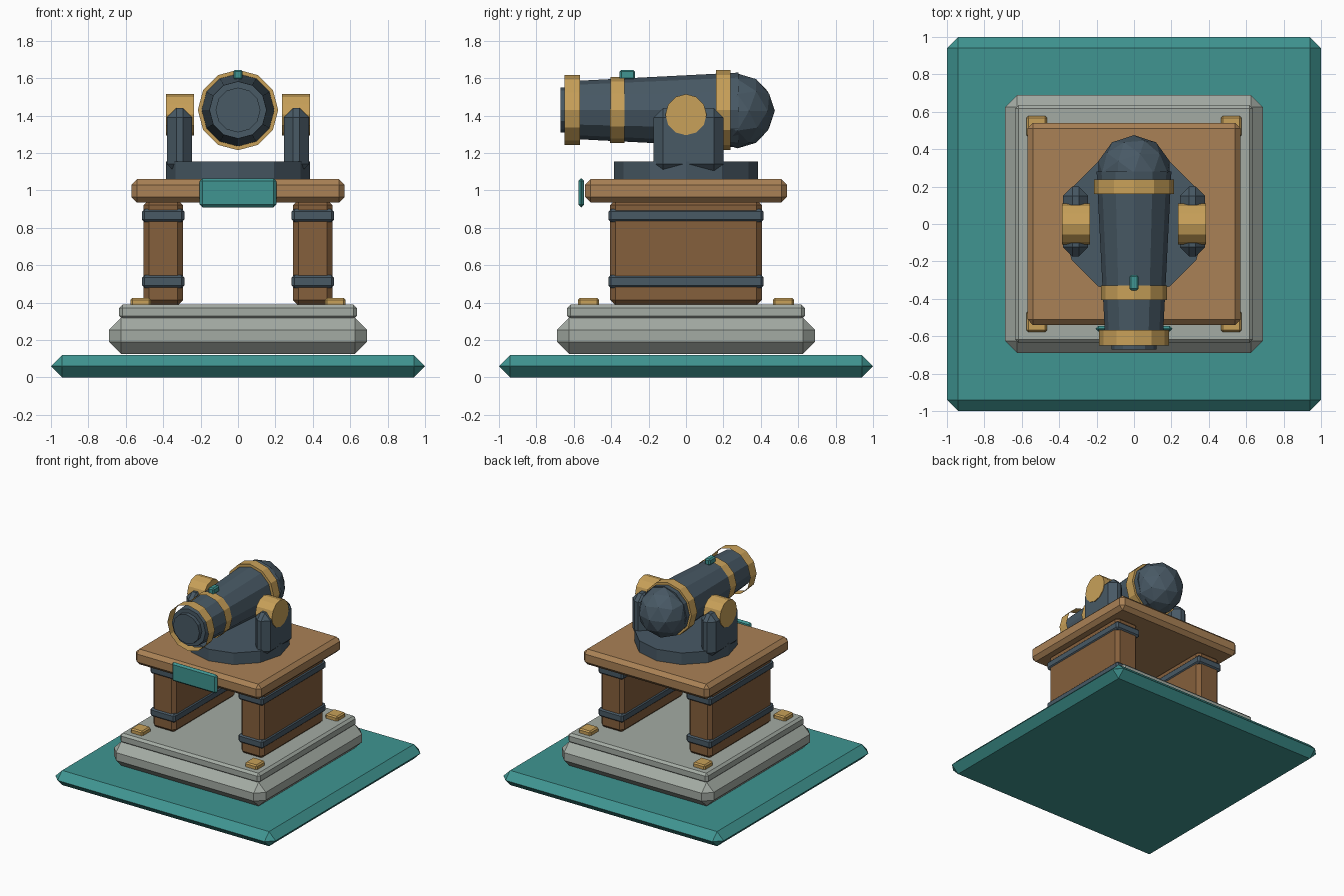
import bpy, bmesh, math
from mathutils import Matrix, Vector

if "Cube" in bpy.data.objects:
    bpy.data.objects.remove(bpy.data.objects["Cube"])


def material(name, color):
    m = bpy.data.materials.new(name)
    m.diffuse_color = (*color, 1)
    m.use_nodes = True
    m.node_tree.nodes["Principled BSDF"].inputs["Base Color"].default_value = m.diffuse_color
    return m


TEAL = material("teal", (0.05, 0.30, 0.285))
STONE = material("stone grey", (0.37, 0.41, 0.37))
WOOD = material("light wood", (0.40, 0.22, 0.092))
DARK_WOOD = material("dark wood", (0.235, 0.115, 0.045))
IRON = material("dark iron", (0.065, 0.10, 0.13))
BRASS = material("brass", (0.58, 0.355, 0.10))
AXIS_Z = 1.43  # height of the barrel axis


def finish(name, bm, mat):
    bmesh.ops.recalc_face_normals(bm, faces=bm.faces)
    me = bpy.data.meshes.new(name)
    bm.to_mesh(me)
    bm.free()
    me.materials.append(mat)
    ob = bpy.data.objects.new(name, me)
    bpy.context.collection.objects.link(ob)
    return ob


def box(name, x, y, z, bevel, mat):
    """Chamfered box from (min, max) pairs."""
    bm = bmesh.new()
    bmesh.ops.create_cube(bm, size=1)
    for v in bm.verts:
        v.co = Vector([(a + b) / 2 + c * (b - a) for (a, b), c in zip((x, y, z), v.co)])
    bmesh.ops.bevel(bm, geom=bm.edges[:], offset=bevel, segments=1,
                    affect='EDGES', clamp_overlap=True)
    return finish(name, bm, mat)


def drum(name, centre, length, r1, r2, axis, mat, caps=True):
    """Twelve-sided cylinder or cone along an axis."""
    bm = bmesh.new()
    turn = {'X': Matrix.Rotation(math.pi / 2, 4, 'Y'),
            'Y': Matrix.Rotation(math.pi / 2, 4, 'X'),
            'Z': Matrix.Identity(4)}[axis]
    bmesh.ops.create_cone(bm, cap_ends=caps, segments=12, radius1=r1, radius2=r2,
                          depth=length, matrix=Matrix.Translation(centre) @ turn)
    return finish(name, bm, mat)


def barrel_part(name, y0, y1, r_front, r_back, mat, caps=True):
    return drum(name, (0, (y0 + y1) / 2, AXIS_Z), y1 - y0, r_back, r_front, 'Y', mat, caps)


def span(side, a, b):
    return tuple(sorted((side * a, side * b)))


# Ground slab and stepped stone base
box("ground_slab", (-1, 1), (-1, 1), (0, 0.12), 0.0595, TEAL)
box("stone_base", (-0.69, 0.69), (-0.69, 0.69), (0.125, 0.32), 0.065, STONE)
box("stone_step", (-0.635, 0.635), (-0.635, 0.635), (0.31, 0.39), 0.018, STONE)

# Table top and front plate
box("table_top", (-0.57, 0.57), (-0.54, 0.54), (0.935, 1.06), 0.03, WOOD)
box("front_plate", (-0.205, 0.205), (-0.575, -0.545), (0.91, 1.065), 0.0145, TEAL)

# Turntable
drum("turntable", (0, 0, 1.105), 0.10, 0.385, 0.385, 'Z', IRON)

# Mirrored supports
for side, label in ((-1, "left"), (1, "right")):
    box(label + "_leg", span(side, 0.295, 0.505), (-0.405, 0.405), (0.385, 0.95), 0.028, DARK_WOOD)
    for z, level in ((0.478, "lower"), (0.83, "upper")):
        box(f"{label}_{level}_leg_band", span(side, 0.287, 0.513), (-0.415, 0.415),
            (z, z + 0.07), 0.014, IRON)
    for end, where in ((-1, "front"), (1, "back")):
        box(f"{label}_{where}_corner_pad", span(side, 0.465, 0.575), span(end, 0.465, 0.578),
            (0.38, 0.425), 0.01, BRASS)
    box(label + "_cheek", span(side, 0.245, 0.38), (-0.173, 0.2), (1.09, 1.44), 0.05, IRON)
    drum(label + "_trunnion", (side * 0.31, 0, 1.405), 0.15, 0.11, 0.11, 'X', BRASS)

# Barrel with muzzle and faceted breech
barrel_part("barrel", -0.64, 0.28, 0.153, 0.2, IRON)
barrel_part("muzzle", -0.672, -0.60, 0.12, 0.12, IRON)
bm = bmesh.new()
bmesh.ops.create_icosphere(bm, subdivisions=2, radius=0.2,
                           matrix=Matrix.Translation((0, 0.275, AXIS_Z - 0.005)))
finish("breech", bm, IRON)

# Barrel bands
barrel_part("muzzle_band", -0.65, -0.568, 0.187, 0.187, BRASS, caps=False)
barrel_part("middle_band", -0.405, -0.328, 0.176, 0.176, BRASS, caps=False)
barrel_part("breech_band", 0.16, 0.237, 0.215, 0.215, BRASS)

# Sight
box("sight", (-0.025, 0.025), (-0.355, -0.272), (1.592, 1.645), 0.01, TEAL)
